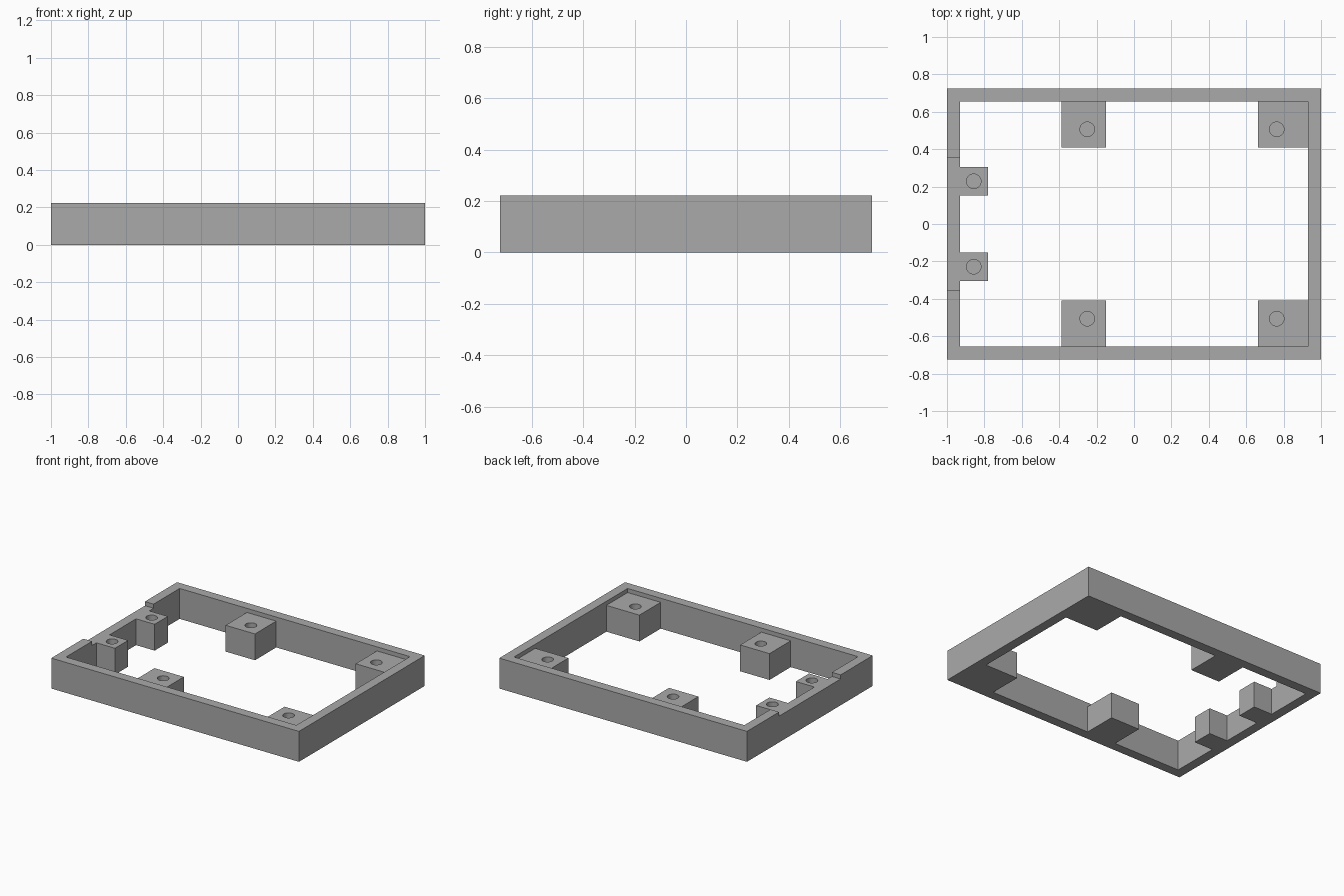
import bpy
import bmesh

if "Cube" in bpy.data.objects:
    bpy.data.objects.remove(bpy.data.objects["Cube"], do_unlink=True)

HX, HY, HEIGHT = 1.0, 0.725, 0.222   # outer half sizes and height
IX, IY = 0.93, 0.655                 # inner half sizes
SHELF = 0.192                        # top of posts and of the notch
NOTCH = 0.355                        # half width of the notch

grey = bpy.data.materials.new("plain_grey")
grey.use_nodes = True
colour = (0.4, 0.4, 0.4, 1)
grey.diffuse_color = colour
grey.node_tree.nodes["Principled BSDF"].inputs["Base Color"].default_value = colour


def finish(name, bm):
    bmesh.ops.recalc_face_normals(bm, faces=bm.faces)
    mesh = bpy.data.meshes.new(name)
    bm.to_mesh(mesh)
    bm.free()
    mesh.materials.append(grey)
    obj = bpy.data.objects.new(name, mesh)
    bpy.context.collection.objects.link(obj)
    return obj


def prism(name, outline, z0, z1):
    """Extrude a flat outline from z0 up to z1."""
    bm = bmesh.new()
    face = bm.faces.new([bm.verts.new((x, y, z0)) for x, y in outline])
    top = bmesh.ops.extrude_face_region(bm, geom=[face])["geom"]
    verts = [v for v in top if isinstance(v, bmesh.types.BMVert)]
    bmesh.ops.translate(bm, verts=verts, vec=(0, 0, z1 - z0))
    return finish(name, bm)


def cut(target, cutter):
    mod = target.modifiers.new(cutter.name, "BOOLEAN")
    mod.operation = "DIFFERENCE"
    mod.solver = "EXACT"
    mod.object = cutter
    cutter.hide_render = True
    cutter.hide_viewport = True


# Solid block that becomes the frame
frame = prism("mounting_frame", [(-HX, -HY), (HX, -HY), (HX, HY), (-HX, HY)], 0, HEIGHT)

# Upper pocket, open through one end wall as a notch
pocket = prism("pocket_cutter", [
    (-IX, -IY), (IX, -IY), (IX, IY), (-IX, IY),
    (-IX, NOTCH), (-1.1, NOTCH), (-1.1, -NOTCH), (-IX, -NOTCH)], SHELF, 0.4)

# Through opening whose outline leaves the mounting posts standing
side = [(-IX, IY), (-0.387, IY), (-0.387, 0.41), (-0.15, 0.41),
        (-0.15, IY), (0.663, IY), (0.663, 0.41), (IX, 0.41)]
end = [(-IX, 0.305), (-0.78, 0.305), (-0.78, 0.153), (-IX, 0.153)]
half = end[::-1] + side
opening = prism("opening_cutter", half + [(x, -y) for x, y in reversed(half)], -0.2, 0.21)

# Blind screw holes in the post tops
bm = bmesh.new()
for x, y in [(-0.857, 0.228), (-0.25, 0.506), (0.763, 0.506)]:
    for s in (1, -1):
        made = bmesh.ops.create_cone(bm, cap_ends=True, segments=32,
                                     radius1=0.039, radius2=0.039, depth=0.28)
        bmesh.ops.translate(bm, verts=made["verts"], vec=(x, y * s, 0.2))
holes = finish("screw_hole_cutter", bm)

for cutter in (pocket, opening, holes):
    cut(frame, cutter)

# Apply the cuts and remove the helpers
bpy.context.view_layer.update()
graph = bpy.context.evaluated_depsgraph_get()
result = bpy.data.meshes.new_from_object(frame.evaluated_get(graph))
frame.modifiers.clear()
frame.data = result
result.name = "mounting_frame"
for cutter in (pocket, opening, holes):
    bpy.data.objects.remove(cutter, do_unlink=True)
